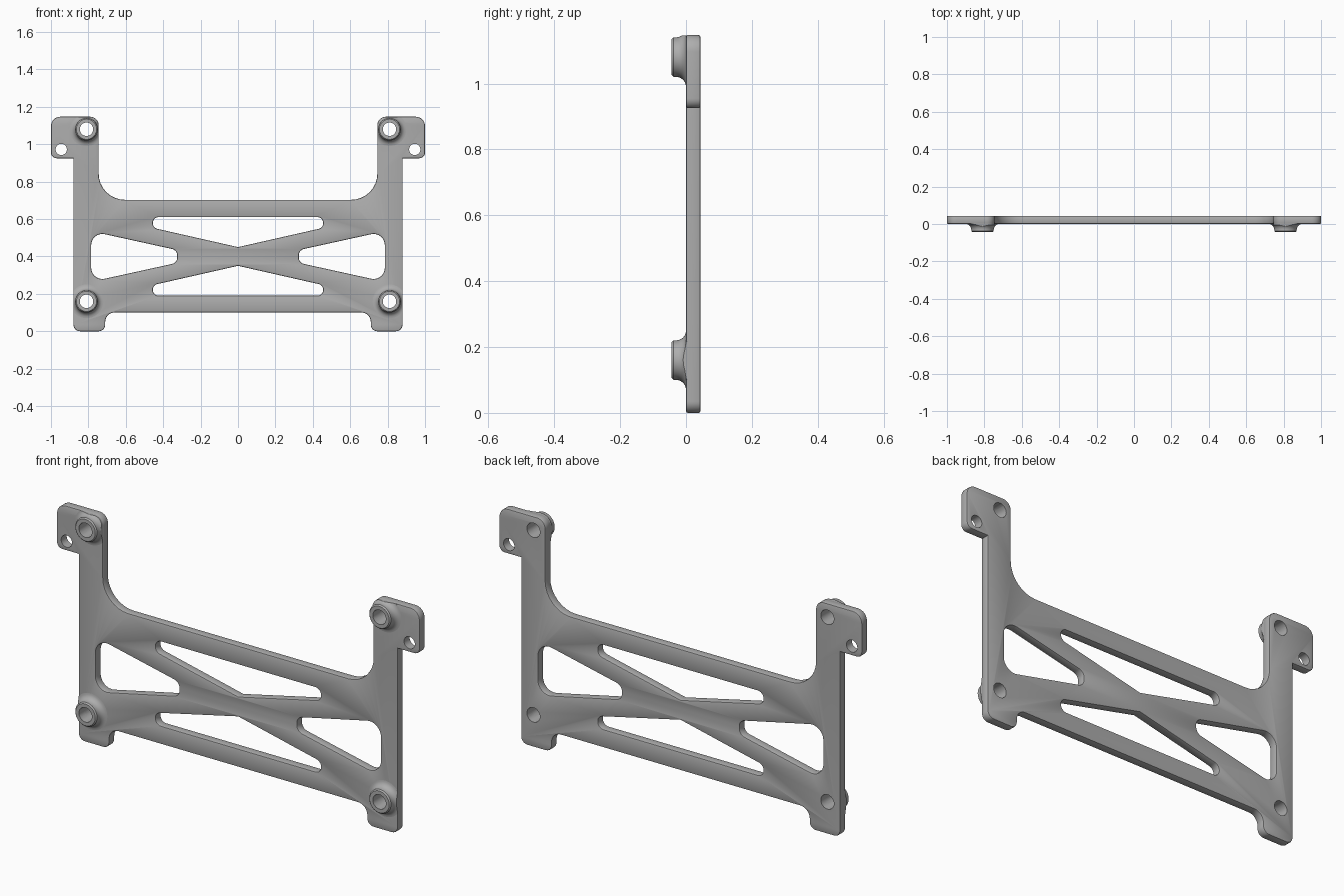
import bpy, bmesh, math
from mathutils import Vector, Matrix

cube = bpy.data.objects.get("Cube")
if cube:
    bpy.data.objects.remove(cube, do_unlink=True)

grey = bpy.data.materials.new("plain_grey")
grey.use_nodes = True
grey.diffuse_color = (0.42, 0.42, 0.42, 1)
grey.node_tree.nodes["Principled BSDF"].inputs["Base Color"].default_value = grey.diffuse_color

THICK = 0.044
MID_Z = 0.4


def rounded(corners, steps=8):
    """Polygon of (x, z, radius) corners turned into a filleted point list."""
    pts = []
    for i, (x, z, r) in enumerate(corners):
        p = Vector((x, z))
        if r == 0:
            pts.append(p)
            continue
        a = (Vector(corners[i - 1][:2]) - p).normalized()
        b = (Vector(corners[(i + 1) % len(corners)][:2]) - p).normalized()
        half = a.angle(b) / 2
        centre = p + (a + b).normalized() * (r / math.sin(half))
        start = p + a * (r / math.tan(half)) - centre
        end = p + b * (r / math.tan(half)) - centre
        sweep = start.angle_signed(end)
        for k in range(steps + 1):
            pts.append(centre + Matrix.Rotation(-sweep * k / steps, 2) @ start)
    return pts


def mirrored(half):
    return half + [(-x, z, r) for x, z, r in reversed(half) if x != 0]


def select_only(ob):
    bpy.ops.object.select_all(action='DESELECT')
    ob.select_set(True)
    bpy.context.view_layer.objects.active = ob


def slab(name, loops, y0, y1, bevel, inset):
    """Filled outline with holes, extruded from y0 to y1 with eased edges."""
    cu = bpy.data.curves.new(name, 'CURVE')
    cu.dimensions = '2D'
    cu.fill_mode = 'BOTH'
    cu.extrude = (y1 - y0) / 2 - bevel
    cu.bevel_depth = bevel
    cu.bevel_resolution = 1
    cu.offset = -inset
    for loop in loops:
        sp = cu.splines.new('POLY')
        sp.points.add(len(loop) - 1)
        for pt, co in zip(sp.points, loop):
            pt.co = (co.x, co.y, 0, 1)
        sp.use_cyclic_u = True
    ob = bpy.data.objects.new(name, cu)
    bpy.context.collection.objects.link(ob)
    select_only(ob)
    bpy.ops.object.convert(target='MESH')
    ob = bpy.context.view_layer.objects.active
    me = ob.data
    me.transform(Matrix.Translation((0, (y0 + y1) / 2, 0)) @ Matrix.Rotation(math.pi / 2, 4, 'X'))
    bm = bmesh.new()
    bm.from_mesh(me)
    bmesh.ops.remove_doubles(bm, verts=bm.verts, dist=1e-5)
    bmesh.ops.recalc_face_normals(bm, faces=bm.faces)
    bm.to_mesh(me)
    bm.free()
    return ob


def lathe(name, profile, x, z, segments=40):
    """Solid of revolution about y from (radius, y) points."""
    bm = bmesh.new()
    vs = [bm.verts.new((r, y, 0)) for r, y in profile]
    es = [bm.edges.new(pair) for pair in zip(vs, vs[1:])]
    bmesh.ops.spin(bm, geom=vs + es, axis=(0, 1, 0), cent=(0, 0, 0),
                   angle=math.tau, steps=segments)
    bmesh.ops.remove_doubles(bm, verts=bm.verts, dist=1e-5)
    bmesh.ops.recalc_face_normals(bm, faces=bm.faces)
    bmesh.ops.translate(bm, verts=bm.verts, vec=(x, 0, z))
    me = bpy.data.meshes.new(name)
    bm.to_mesh(me)
    bm.free()
    ob = bpy.data.objects.new(name, me)
    bpy.context.collection.objects.link(ob)
    return ob


def cut(ob, other, operation):
    mod = ob.modifiers.new(operation.lower(), 'BOOLEAN')
    mod.operation = operation
    mod.solver = 'EXACT'
    mod.object = other


def finish(ob):
    """Apply the cuts, colour and smooth the part."""
    select_only(ob)
    bpy.ops.object.convert(target='MESH')
    ob.data.materials.clear()
    ob.data.materials.append(grey)
    bpy.ops.object.shade_smooth_by_angle(angle=math.radians(30))


# Outer outline: feet, side posts, top tabs and the crossbar
outline = rounded(mirrored([
    (0.71, 0.1, 0.05), (0.71, 0, 0.035), (0.88, 0, 0.035), (0.88, 0.925, 0),
    (1, 0.925, 0.03), (1, 1.147, 0.05), (0.745, 1.147, 0.045), (0.745, 0.703, 0.14)]))

# Windows around the X-shaped brace
upper = mirrored([(0, 0.45, 0), (0.455, 0.553, 0.03), (0.455, 0.61, 0.03)])
lower = [(x, 2 * MID_Z - z, r) for x, z, r in upper]
side_half = [(0.325, 0.434, 0.035), (0.785, 0.535, 0.06)]
left = side_half + [(x, 2 * MID_Z - z, r) for x, z, r in reversed(side_half)]
right = [(-x, z, r) for x, z, r in left]
windows = [rounded(w) for w in (upper, lower, left, right)]

plate = slab("plate", [outline] + windows, 0, THICK, 0.006, 0.006)
clipper = slab("boss_clipper", [outline], -0.08, 0.1, 0.005, 0.006)
helpers = [clipper]

# Flared mounting bosses, trimmed to the outline
flare = [(0.09 - 0.03 * math.cos(a), -0.03 + 0.03 * math.sin(a))
         for a in (math.pi / 2 * k / 6 for k in range(7))]
boss_profile = ([(0, -THICK), (0.054, -THICK), (0.06, -0.038)] + flare
                + [(0.09, 0.008), (0, 0.008)])
bosses = []
for side, sx in (("left", 1), ("right", -1)):
    for level, z in (("lower", 0.16), ("upper", 1.08)):
        boss = lathe(f"{side}_{level}_boss", boss_profile, sx * 0.81, z)
        bore = lathe("bore_cutter", [(0, -0.1), (0.036, -0.1), (0.036, 0.1), (0, 0.1)],
                     sx * 0.81, z, 32)
        cut(boss, clipper, 'INTERSECT')
        cut(boss, bore, 'DIFFERENCE')
        cut(plate, bore, 'DIFFERENCE')
        bosses.append(boss)
        helpers.append(bore)
    # Plain hole in each top tab
    hole = lathe("tab_hole_cutter", [(0, -0.1), (0.03, -0.1), (0.03, 0.1), (0, 0.1)],
                 sx * 0.945, 0.972, 32)
    cut(plate, hole, 'DIFFERENCE')
    helpers.append(hole)

for part in [plate] + bosses:
    finish(part)
for helper in helpers:
    bpy.data.objects.remove(helper, do_unlink=True)
